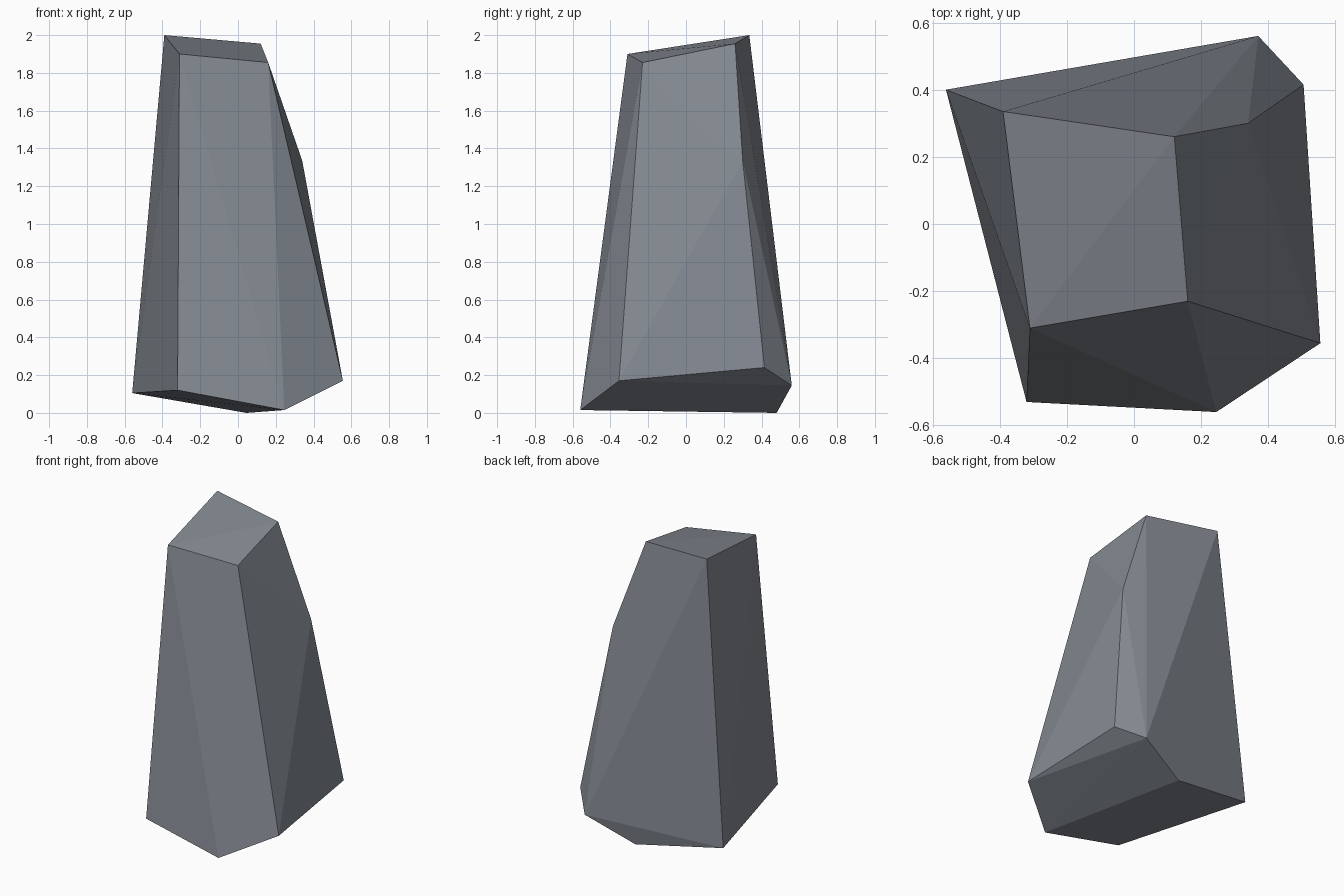
import bpy
import bmesh

# Remove the default cube
default_cube = bpy.data.objects.get("Cube")
if default_cube:
    bpy.data.objects.remove(default_cube, do_unlink=True)


def flat_material(name, colour):
    material = bpy.data.materials.new(name)
    material.use_nodes = True
    material.diffuse_color = colour
    shader = next(n for n in material.node_tree.nodes if n.type == "BSDF_PRINCIPLED")
    shader.inputs["Base Color"].default_value = colour
    shader.inputs["Roughness"].default_value = 0.9
    return material


def convex_stone(name, corners, material):
    """Wrap flat facets around a handful of corner points."""
    bm = bmesh.new()
    for corner in corners:
        bm.verts.new(corner)
    bmesh.ops.convex_hull(bm, input=bm.verts)
    bmesh.ops.recalc_face_normals(bm, faces=bm.faces)
    mesh = bpy.data.meshes.new(name)
    bm.to_mesh(mesh)
    bm.free()
    mesh.materials.append(material)
    stone = bpy.data.objects.new(name, mesh)
    bpy.context.collection.objects.link(stone)
    return stone


# Slanted cap of the rock
cap = [(-.39, .335, 2), (.12, .26, 1.955), (.16, -.23, 1.855), (-.31, -.31, 1.9)]
# Chipped shoulder at the back
shoulder = [(.34, .3, 1.335)]
# Widest ring, just above the ground
foot = [(-.56, .4, .105), (-.32, -.53, .12), (.245, -.56, .015),
        (.555, -.355, .17), (.505, .415, .24), (.37, .56, .145)]
# Lowest point, where the rock touches the ground
base = [(.045, .48, 0)]

grey = flat_material("slate grey", (.23, .25, .285, 1))
convex_stone("standing_rock", cap + shoulder + foot + base, grey)
